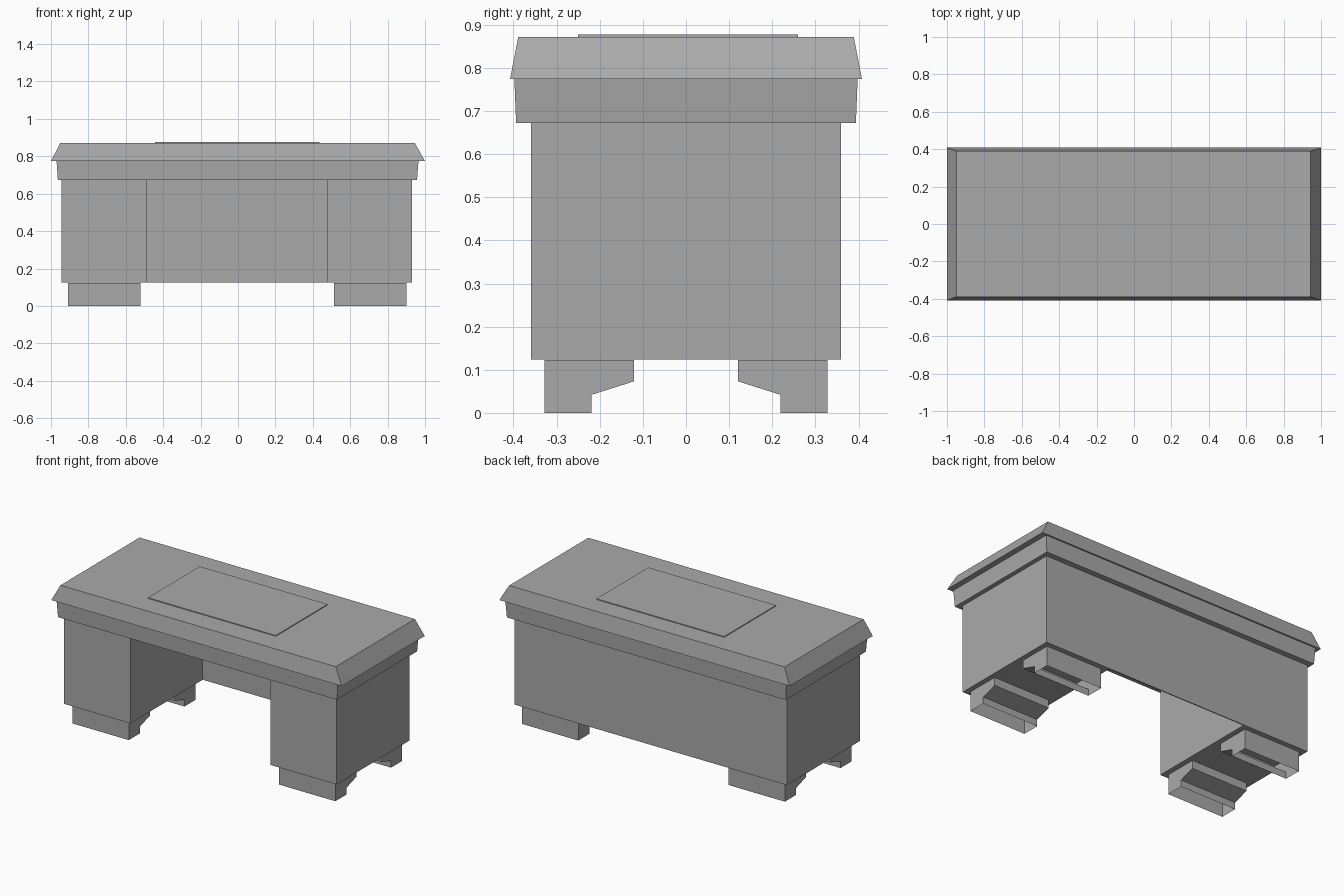
import bpy
import bmesh

if "Cube" in bpy.data.objects:
    bpy.data.objects.remove(bpy.data.objects["Cube"])

grey = bpy.data.materials.new("plain grey")
grey.diffuse_color = (0.40, 0.40, 0.40, 1)
grey.use_nodes = True
grey.node_tree.nodes["Principled BSDF"].inputs["Base Color"].default_value = grey.diffuse_color


def finish(name, bm):
    bmesh.ops.recalc_face_normals(bm, faces=bm.faces)
    mesh = bpy.data.meshes.new(name)
    bm.to_mesh(mesh)
    bm.free()
    mesh.materials.append(grey)
    obj = bpy.data.objects.new(name, mesh)
    bpy.context.collection.objects.link(obj)
    return obj


def block(name, bottom, top, z0, z1):
    """Box or tapered slab; bottom and top are (x0, x1, y0, y1)."""
    bm = bmesh.new()
    bmesh.ops.create_cube(bm, size=1)
    for v in bm.verts:
        x0, x1, y0, y1 = top if v.co.z > 0 else bottom
        v.co = (x1 if v.co.x > 0 else x0,
                y1 if v.co.y > 0 else y0,
                z1 if v.co.z > 0 else z0)
    return finish(name, bm)


def foot(name, x0, x1, side):
    """Stepped bracket foot, hollow and open underneath."""
    profile = [(0.328, 0), (0.328, 0.123), (0.121, 0.123),
               (0.121, 0.073), (0.219, 0.042), (0.219, 0)]
    bm = bmesh.new()
    rings = [[bm.verts.new((x, side * y, z)) for y, z in profile] for x in (x0, x1)]
    for ring in rings:
        bm.faces.new(ring)
    for i in range(len(profile) - 1):   # last edge, the sole, stays open
        bm.faces.new((rings[0][i], rings[0][i + 1], rings[1][i + 1], rings[1][i]))
    return finish(name, bm)


# Bevelled desk top, tapered apron and writing pad
block("desk_top", (-1, 1, -0.408, 0.408), (-0.95, 0.945, -0.389, 0.389), 0.774, 0.872)
block("apron", (-0.963, 0.957, -0.394, 0.394), (-0.97, 0.965, -0.398, 0.398), 0.672, 0.774)
pad = (-0.445, 0.435, -0.25, 0.26)
block("writing_pad", pad, pad, 0.872, 0.877)

# Pedestals either side of the knee hole
for side, x0, x1 in (("left", -0.945, -0.49), ("right", 0.475, 0.93)):
    area = (x0, x1, -0.359, 0.359)
    block(side + "_pedestal", area, area, 0.124, 0.672)

# Thin panel closing the back of the knee hole
panel = (-0.49, 0.475, 0.353, 0.359)
block("back_panel", panel, panel, 0.124, 0.672)

# Four feet
for side, x0, x1 in (("left", -0.91, -0.522), ("right", 0.512, 0.90)):
    foot("front_" + side + "_foot", x0, x1, -1)
    foot("back_" + side + "_foot", x0, x1, 1)
